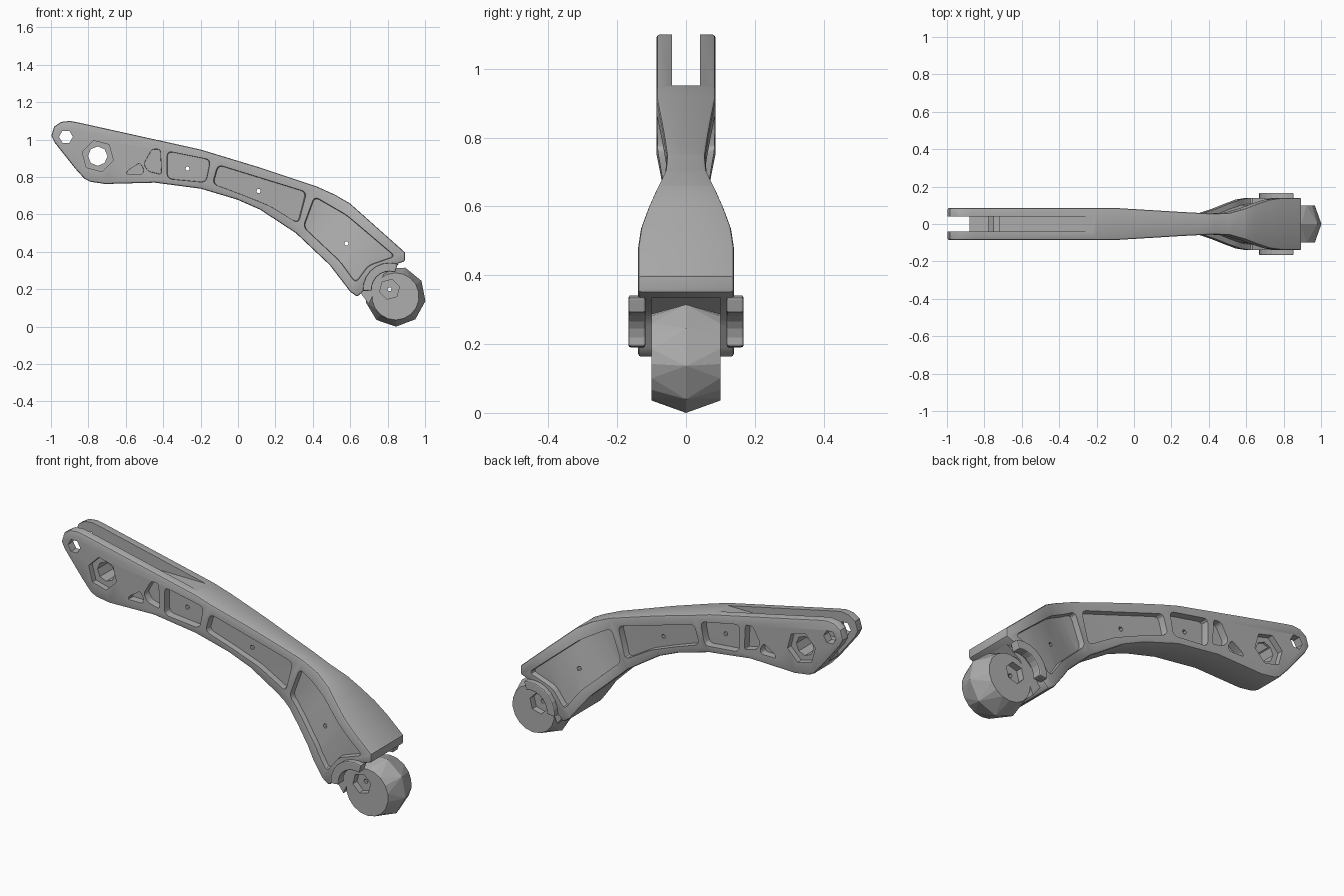
import bpy, bmesh, math
from mathutils import Vector

if "Cube" in bpy.data.objects:
    bpy.data.objects.remove(bpy.data.objects["Cube"])

grey = bpy.data.materials.new("satin_grey")
grey.use_nodes = True
grey.diffuse_color = (0.42, 0.42, 0.42, 1)
grey.node_tree.nodes["Principled BSDF"].inputs["Base Color"].default_value = (0.42, 0.42, 0.42, 1)

# Half width of the arm along its slanted length: (station, half width)
SLANT = 0.7
WIDTHS = [(-2.5, .086), (-.74, .086), (-.3, .064), (-.1, .056), (.02, .06),
          (.13, .082), (.24, .109), (.35, .131), (.46, .14), (2, .14)]


def half_width(x, z):
    u = x - SLANT * z
    for (a, wa), (b, wb) in zip(WIDTHS, WIDTHS[1:]):
        if u <= b:
            return wa + (wb - wa) * max(0, (u - a) / (b - a))
    return WIDTHS[-1][1]


def finish(bm, name):
    bm.normal_update()
    bmesh.ops.recalc_face_normals(bm, faces=bm.faces[:])
    if bm.calc_volume(signed=True) < 0:
        bmesh.ops.reverse_faces(bm, faces=bm.faces[:])
    mesh = bpy.data.meshes.new(name)
    bm.to_mesh(mesh)
    bm.free()
    mesh.materials.append(grey)
    ob = bpy.data.objects.new(name, mesh)
    bpy.context.scene.collection.objects.link(ob)
    return ob


def slab(name, outline, near, far, corner=0, taper=1, follow=False):
    """Extrude an x-z outline from y=near to y=far; follow makes y relative to the arm side."""
    bm = bmesh.new()
    bm.faces.new([bm.verts.new((x, 0, z)) for x, z in outline])
    if corner:
        bmesh.ops.bevel(bm, geom=bm.verts[:], offset=corner, segments=3,
                        profile=.5, affect='VERTICES')
    first = bm.verts[:]
    centre = sum((v.co for v in first), Vector()) / len(first)
    # Extrude a copy and close the sides so both caps are kept
    ext = bmesh.ops.extrude_face_region(bm, geom=bm.faces[:], use_keep_orig=True)
    for v in [g for g in ext["geom"] if isinstance(g, bmesh.types.BMVert)]:
        v.co.y = 1
    for v in first:
        v.co = centre + (v.co - centre) * taper
    if follow:
        for u, w in WIDTHS[1:-1]:
            bmesh.ops.bisect_plane(bm, geom=bm.verts[:] + bm.edges[:] + bm.faces[:],
                                   plane_co=(u, 0, 0), plane_no=(1, 0, -SLANT))
    for v in bm.verts:
        w = half_width(v.co.x, v.co.z) if follow else 0
        if follow == "both":
            v.co.y = w if v.co.y > .5 else -w
        else:
            side = math.copysign(w, far)
            v.co.y = side + (far if v.co.y > .5 else near)
    return finish(bm, name)


def ring(x, z, r, n, turn=0):
    return [(x + r * math.cos(math.radians(turn) + math.tau * i / n),
             z + r * math.sin(math.radians(turn) + math.tau * i / n)) for i in range(n)]


def apply(ob, mod):
    bpy.context.view_layer.objects.active = ob
    bpy.ops.object.modifier_apply(modifier=mod.name)


def cut(ob, cutter):
    mod = ob.modifiers.new("cut", 'BOOLEAN')
    mod.operation = 'DIFFERENCE'
    mod.solver = 'EXACT'
    mod.object = cutter
    apply(ob, mod)
    bpy.data.objects.remove(cutter)


def soften(ob, width):
    mod = ob.modifiers.new("soft_edge", 'BEVEL')
    mod.width = width
    mod.segments = 2
    mod.limit_method = 'ANGLE'
    mod.angle_limit = math.radians(50)
    apply(ob, mod)


# Curved arm
ARM = [(-.998, 1.02), (-.983, 1.07), (-.945, 1.095), (-.9, 1.1), (-.86, 1.093),
       (-.2, .947), (.12, .85), (.42, .75), (.52, .705), (.6, .658), (.894, .396),
       (.894, .35), (.82, .325), (.75, .3), (.695, .25), (.67, .19),
       (.638, .16), (.6, .187), (.49, .33), (.31, .5), (.118, .626),
       (-.005, .68), (-.2, .738), (-.444, .77), (-.71, .763), (-.79, .775),
       (-.82, .79), (-.87, .845), (-.98, .984)]
arm = slab("curved_arm", ARM, -1, 1, follow="both")
soften(arm, .01)

# Clevis slot: long top groove and an open front end
cut(arm, slab("groove", [(-1.2, .952), (-.2, .952), (-.2, 1.3), (-1.2, 1.3)], -.041, .041))
cut(arm, slab("open_end", [(-1.2, .6), (-.88, .6), (-.88, 1.3), (-1.2, 1.3)], -.041, .041))

# Lightening pockets on both sides: outline, corner radius, depth
POCKETS = [
    ([(-.38, .94), (-.145, .893), (-.17, .77), (-.38, .79)], .025, .04),
    ([(-.11, .868), (.37, .72), (.326, .55), (.17, .645), (.01, .71), (-.14, .765)], .025, .034),
    ([(.406, .7), (.58, .6), (.845, .375), (.7, .325), (.63, .23), (.545, .347), (.345, .535)], .025, .03),
    ([(-.46, .95), (-.415, .95), (-.408, .812), (-.48, .83), (-.505, .87)], .014, .04),
    ([(-.525, .877), (-.502, .84), (-.51, .815), (-.6, .815), (-.59, .835)], .01, .04),
]
for side in (-1, 1):
    for outline, corner, depth in POCKETS:
        cut(arm, slab("pocket", outline, -side * depth, side * .02, corner, .97, True))
    # Hexagonal recess round the large cross hole
    cut(arm, slab("hex_recess", ring(-.75, .912, .086, 6, 45), side * .055, side * .2))

# Cross holes
for x, z, r, n in [(-.75, .912, .052, 8), (-.92, 1.015, .037, 6),
                   (-.27, .845, .012, 6), (.11, .725, .012, 6), (.58, .445, .012, 6)]:
    cut(arm, slab("cross_hole", ring(x, z, r, n, 0), -.3, .3))

# Faceted roller with a pointed rim
bm = bmesh.new()
rows = []
for y, r in ((-.1, .126), (0, .162), (.1, .126)):
    rows.append([bm.verts.new((x, y, z)) for x, z in
                 ring(.842, .162, r, 9 if y == 0 else 18, 31)])
bm.faces.new(rows[0])
bm.faces.new(rows[2])
for row in (rows[0], rows[2]):
    for i in range(9):
        a, b = rows[1][i], rows[1][(i + 1) % 9]
        p, q, s = row[2 * i], row[2 * i + 1], row[(2 * i + 2) % 18]
        for tri in ((a, p, q), (a, q, b), (b, q, s)):
            bm.faces.new(tri)
roller = finish(bm, "roller")
for side in (-1, 1):
    cut(roller, slab("hub_recess", ring(.81, .2, .055, 6, 15), side * .065, side * .2))
cut(roller, slab("axle_hole", ring(.81, .2, .012, 6), -.3, .3))

# Neck joining roller and arm
slab("roller_neck", [(.64, .2), (.7, .12), (.735, .2), (.78, .28), (.86, .335), (.72, .32)], -.1, .1)

# Curved hinge cheeks wrapping the hub on both sides
ARC = [math.radians(72 + 16 * i) for i in range(8)]
band = [(.81 + .142 * math.cos(a), .2 + .142 * math.sin(a)) for a in ARC]
band += [(.81 + .095 * math.cos(a), .2 + .095 * math.sin(a)) for a in reversed(ARC)]
for side, label in ((-1, "right"), (1, "left")):
    cheek = slab("hinge_cheek_" + label, band, side * .118, side * .167)
    soften(cheek, .006)

# Smooth shading with crisp edges on the arm
bpy.ops.object.select_all(action='DESELECT')
arm.select_set(True)
bpy.context.view_layer.objects.active = arm
bpy.ops.object.shade_smooth_by_angle(angle=math.radians(25))
